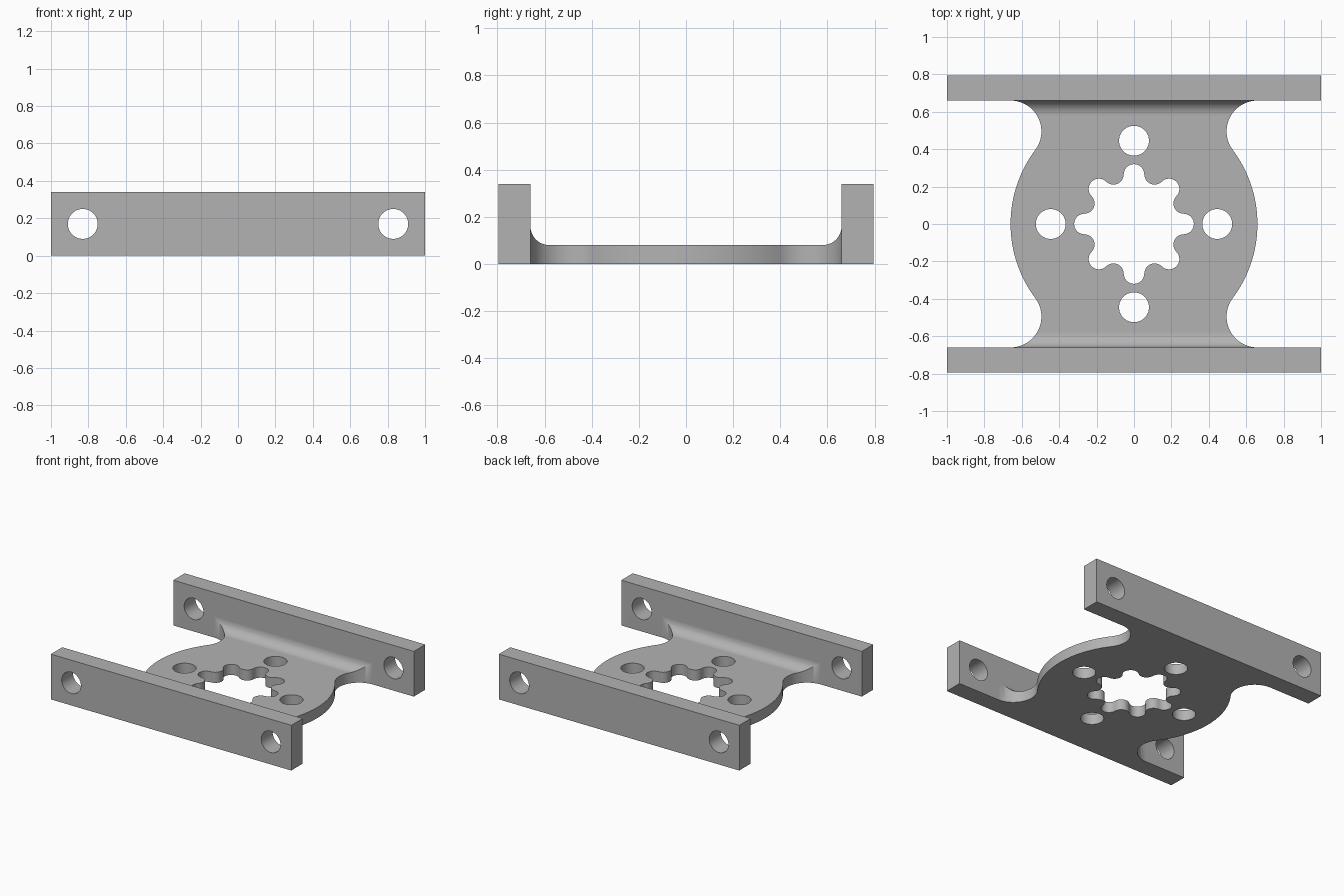
import bpy
import bmesh
import math
from mathutils import Matrix, Vector

cube = bpy.data.objects.get("Cube")
if cube:
    bpy.data.objects.remove(cube)

# Main dimensions
HALF_LEN = 1.0
OUTER_Y, INNER_Y = 0.795, 0.66
RAIL_H, PLATE_H = 0.34, 0.08
FILLET = 0.08
DISC_R = 0.66
NECK_R = 0.165
HOLE_R = 0.08


def arc(cx, cy, r, start, end, steps):
    """Points along an arc, angles in degrees."""
    angles = [math.radians(start + (end - start) * i / steps) for i in range(steps + 1)]
    return [(cx + r * math.cos(a), cy + r * math.sin(a)) for a in angles]


def prism(name, outline, low, high, matrix=Matrix()):
    """Extrude a flat outline along local z, then place it."""
    bm = bmesh.new()
    face = bm.faces.new([bm.verts.new((x, y, low)) for x, y in outline])
    top = bmesh.ops.extrude_face_region(bm, geom=[face])["geom"]
    bmesh.ops.translate(bm, vec=(0, 0, high - low),
                        verts=[v for v in top if isinstance(v, bmesh.types.BMVert)])
    bmesh.ops.transform(bm, matrix=matrix, verts=bm.verts)
    bmesh.ops.recalc_face_normals(bm, faces=bm.faces)
    mesh = bpy.data.meshes.new(name)
    bm.to_mesh(mesh)
    bm.free()
    obj = bpy.data.objects.new(name, mesh)
    bpy.context.collection.objects.link(obj)
    return obj


def cut(target, cutter):
    """Subtract the cutter and discard it."""
    cutter.hide_render = True
    mod = target.modifiers.new("cut", 'BOOLEAN')
    mod.operation = 'DIFFERENCE'
    mod.solver = 'EXACT'
    mod.object = cutter
    bpy.context.view_layer.objects.active = target
    bpy.ops.object.modifier_apply(modifier=mod.name)
    bpy.data.objects.remove(cutter)


# Channel section: plate between two upright rails, filleted inside
half = [(OUTER_Y, 0), (OUTER_Y, RAIL_H), (INNER_Y, RAIL_H)]
half += arc(INNER_Y - FILLET, PLATE_H + FILLET, FILLET, 0, -90, 12)
half[3] = (INNER_Y, PLATE_H + FILLET)
section = half + [(-y, z) for y, z in reversed(half)]
yz_to_world = Matrix(((0, 0, 1, 0), (1, 0, 0, 0), (0, 1, 0, 0), (0, 0, 0, 1)))
bracket = prism("mounting_bracket", section, -HALF_LEN, HALF_LEN, yz_to_world)

# Side cut-outs: round disc edge blending into the rails through neck arcs
neck_y = INNER_Y - NECK_R
neck_x = math.sqrt((DISC_R + NECK_R) ** 2 - neck_y ** 2)
touch = math.degrees(math.atan2(neck_y, neck_x))
upper = arc(neck_x, neck_y, NECK_R, 180 + touch, 90, 24)
upper[-1] = (neck_x, INNER_Y)
edge = arc(0, 0, DISC_R, -touch, touch, 40)[1:-1]
side = [(x, -y) for x, y in reversed(upper)] + edge + upper
side += [(1.2, INNER_Y), (1.2, -INNER_Y)]
for sign in (1, -1):
    cut(bracket, prism("side_cutter", [(sign * x, y) for x, y in side], -0.1, 0.5))

# Lobed centre opening: alternating outward lobes and rounded teeth
LOBE_D, TOOTH_D, LOBE_R, LOBES = 0.265, 0.2877, 0.055, 8
step = math.pi / LOBES
lobe = Vector((LOBE_D, 0))
tooth = Vector((TOOTH_D * math.cos(step), TOOTH_D * math.sin(step)))
reach = math.degrees(math.atan2(tooth.y - lobe.y, tooth.x - lobe.x))
tooth_r = (tooth - lobe).length - LOBE_R
spacing = 360 / LOBES
opening = []
for i in range(LOBES):
    a = i * spacing
    t = a + spacing / 2
    ca, ct = math.radians(a), math.radians(t)
    opening += arc(LOBE_D * math.cos(ca), LOBE_D * math.sin(ca), LOBE_R,
                   a - reach, a + reach, 14)
    opening += arc(TOOTH_D * math.cos(ct), TOOTH_D * math.sin(ct), tooth_r,
                   a + reach + 180, a + spacing - reach + 180, 14)[1:-1]
cut(bracket, prism("centre_cutter", opening, -0.1, 0.2))

# Four bolt holes through the plate
circle = arc(0, 0, HOLE_R, 0, 360, 40)[:-1]
for i in range(4):
    place = Matrix.Rotation(i * math.pi / 2, 4, 'Z') @ Matrix.Translation((0.445, 0, 0))
    cut(bracket, prism("bolt_cutter", circle, -0.1, 0.2, place))

# End holes running through both rails
for sign in (1, -1):
    place = Matrix.Translation((sign * 0.83, 0, 0.17)) @ Matrix.Rotation(math.pi / 2, 4, 'X')
    cut(bracket, prism("rail_cutter", circle, -1, 1, place))

# Grey finish, smooth curves with crisp edges
grey = bpy.data.materials.new("plain_grey")
grey.use_nodes = True
colour = (0.45, 0.45, 0.45, 1)
grey.diffuse_color = colour
grey.node_tree.nodes["Principled BSDF"].inputs["Base Color"].default_value = colour
bracket.data.materials.clear()
bracket.data.materials.append(grey)

bpy.ops.object.select_all(action='DESELECT')
bracket.select_set(True)
bpy.context.view_layer.objects.active = bracket
bpy.ops.object.shade_smooth_by_angle(angle=math.radians(30))
weighted = bracket.modifiers.new("weighted_normals", 'WEIGHTED_NORMAL')
weighted.keep_sharp = True
